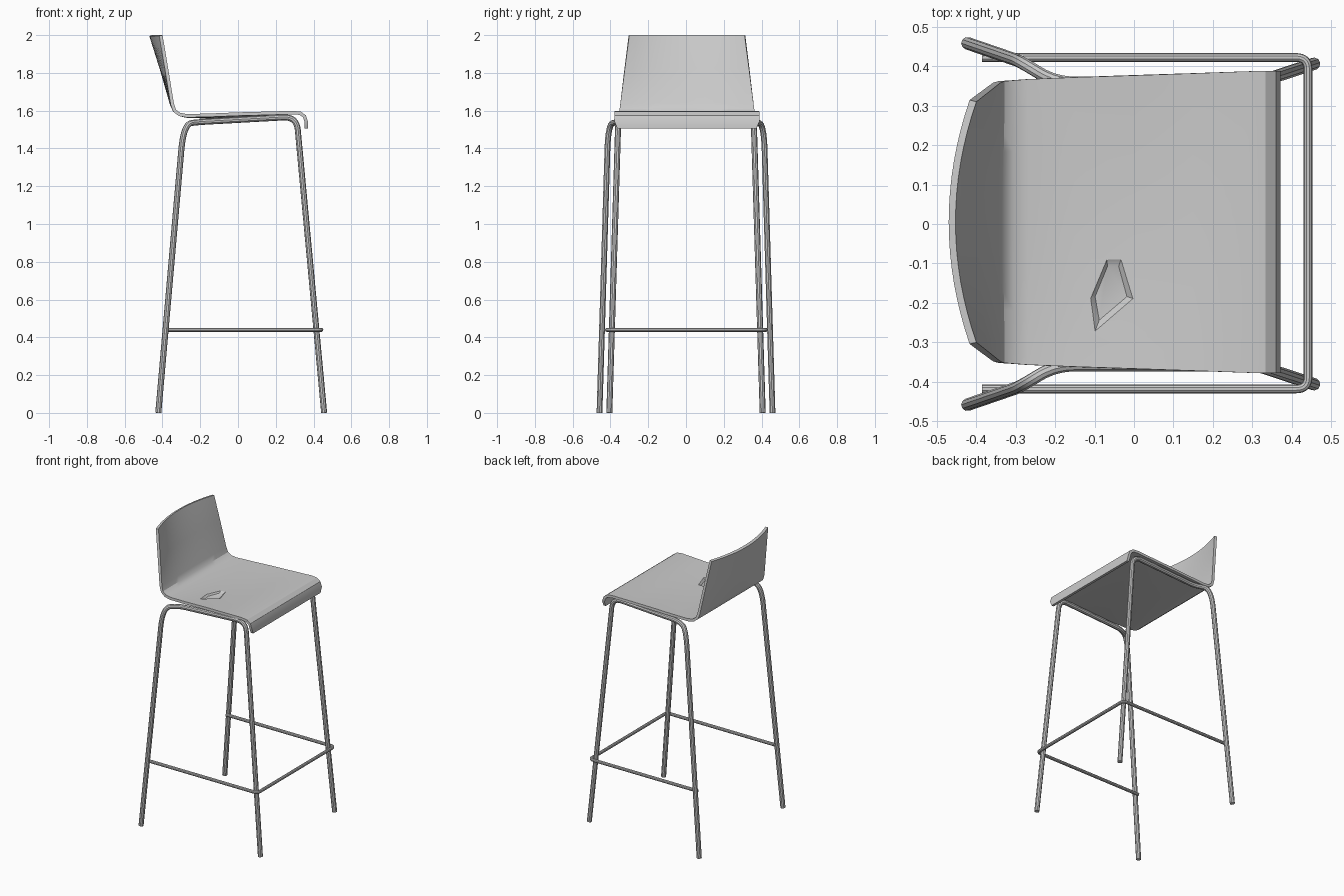
import bpy, bmesh
from mathutils import Vector

cube = bpy.data.objects.get("Cube")
if cube:
    bpy.data.objects.remove(cube, do_unlink=True)

grey = bpy.data.materials.new("light_grey")
grey.use_nodes = True
colour = (0.6, 0.6, 0.6, 1)
grey.diffuse_color = colour
grey.node_tree.nodes["Principled BSDF"].inputs["Base Color"].default_value = colour


def activate(obj):
    bpy.ops.object.select_all(action='DESELECT')
    obj.select_set(True)
    bpy.context.view_layer.objects.active = obj


def mesh_object(name, bm):
    bmesh.ops.recalc_face_normals(bm, faces=bm.faces)
    mesh = bpy.data.meshes.new(name)
    bm.to_mesh(mesh)
    bm.free()
    obj = bpy.data.objects.new(name, mesh)
    bpy.context.collection.objects.link(obj)
    mesh.materials.append(grey)
    return obj


def rounded(corners, trims, steps=8):
    """Polyline with each inner corner replaced by a smooth bend."""
    pts = [Vector(c) for c in corners]
    path = [pts[0]]
    for a, b, c, trim in zip(pts, pts[1:], pts[2:], trims):
        start = b + (a - b).normalized() * min(trim, 0.48 * (a - b).length)
        end = b + (c - b).normalized() * min(trim, 0.48 * (c - b).length)
        for i in range(steps + 1):
            t = i / steps
            path.append(start * (1 - t) ** 2 + b * 2 * t * (1 - t) + end * t * t)
    return path + [pts[-1]]


def tube(name, path, radius):
    curve = bpy.data.curves.new(name, 'CURVE')
    curve.dimensions = '3D'
    curve.bevel_depth = radius
    curve.bevel_resolution = 3
    curve.use_fill_caps = True
    spline = curve.splines.new('POLY')
    spline.points.add(len(path) - 1)
    for point, co in zip(spline.points, path):
        point.co = (*co, 1)
    obj = bpy.data.objects.new(name, curve)
    bpy.context.collection.objects.link(obj)
    curve.materials.append(grey)
    activate(obj)
    bpy.ops.object.convert(target='MESH')
    bpy.ops.object.shade_smooth_by_angle()


# Side frames: rear leg, seat rail and front leg bent from one tube
for side, label in ((1, "left"), (-1, "right")):
    corners = [(-0.422, 0.458, 0), (-0.288, 0.412, 1.53), (-0.2, 0.358, 1.54),
               (0.31, 0.358, 1.568), (0.456, 0.406, 0)]
    corners = [(x, y * side, z) for x, y, z in corners]
    tube(label + "_leg_frame", rounded(corners, (0.14, 0.05, 0.07)), 0.016)

# Footrest: U-shaped bar, open at the backrest side
tube("footrest", rounded([(-0.385, 0.422, 0.44), (0.441, 0.422, 0.44),
                          (0.441, -0.418, 0.44), (-0.385, -0.418, 0.44)],
                         (0.03, 0.03)), 0.011)

# Seat shell profile: x, z, half width, backward bow, downward dish
profile = [
    (0.362, 1.505, 0.368, 0, 0), (0.362, 1.54, 0.383, 0, 0),
    (0.352, 1.57, 0.383, 0, 0), (0.33, 1.586, 0.383, 0, 0),
    (0.29, 1.59, 0.382, 0, 0), (0.15, 1.586, 0.377, 0, 0.007),
    (0, 1.582, 0.372, 0, 0.012), (-0.15, 1.576, 0.367, 0, 0.009),
    (-0.27, 1.573, 0.362, 0, 0.002), (-0.31, 1.58, 0.359, 0, 0),
    (-0.336, 1.6, 0.357, 0, 0), (-0.348, 1.635, 0.353, 0.004, 0),
    (-0.378, 1.82, 0.33, 0.027, 0), (-0.408, 1.998, 0.307, 0.053, 0),
]
columns = 16
bm = bmesh.new()
rows = []
for x, z, half, bow, dish in profile:
    row = []
    for i in range(columns + 1):
        u = 2 * i / columns - 1
        arch = 1 - u * u
        row.append(bm.verts.new((x - bow * arch, 0.005 + u * half, z - dish * arch)))
    rows.append(row)
for lower, upper in zip(rows, rows[1:]):
    for i in range(columns):
        bm.faces.new((lower[i], lower[i + 1], upper[i + 1], upper[i]))
shell = mesh_object("seat_shell", bm)
solid = shell.modifiers.new("thickness", 'SOLIDIFY')
solid.thickness = 0.018
solid.offset = 0

# Shallow five-sided dent in the seat
outline = [(-0.07, -0.08), (-0.03, -0.08), (0, -0.19), (-0.1, -0.275), (-0.115, -0.19)]
centre = Vector((-0.06, -0.17))
bm = bmesh.new()
rings = []
for z, scale in ((1.6, 1.3), (1.569, 0.7)):
    ring = []
    for p in outline:
        q = centre + (Vector(p) - centre) * scale
        ring.append(bm.verts.new((q.x, q.y, z)))
    rings.append(ring)
    bm.faces.new(ring)
for i in range(5):
    j = (i + 1) % 5
    bm.faces.new((rings[0][i], rings[0][j], rings[1][j], rings[1][i]))
cutter = mesh_object("dent_cutter", bm)
cutter.hide_render = True
cut = shell.modifiers.new("dent", 'BOOLEAN')
cut.operation = 'DIFFERENCE'
cut.object = cutter
activate(shell)
for name in ("thickness", "dent"):
    bpy.ops.object.modifier_apply(modifier=name)
bpy.data.objects.remove(cutter, do_unlink=True)
bpy.ops.object.shade_smooth_by_angle()
